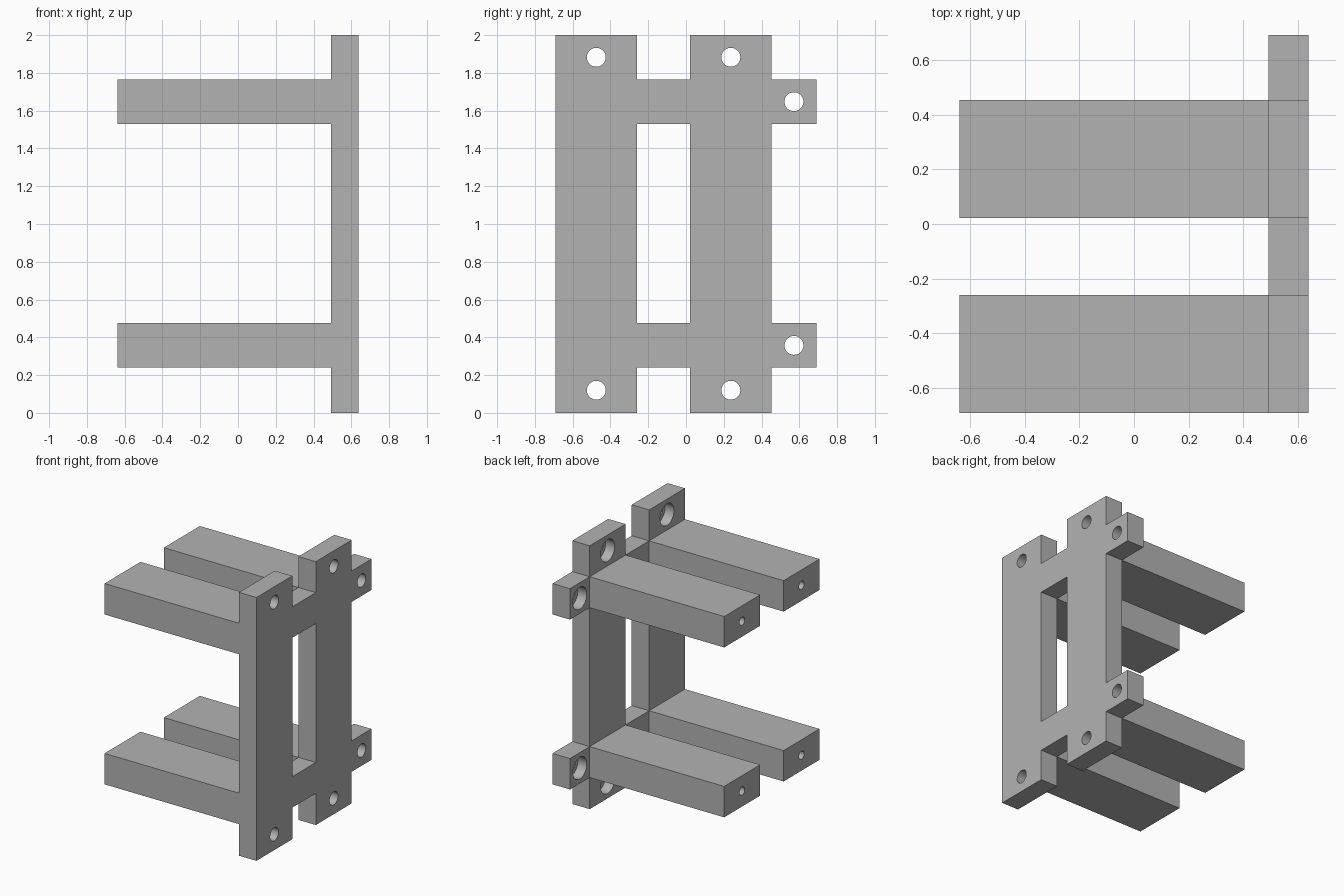
import bpy, bmesh, math
from mathutils import Matrix, Vector

if "Cube" in bpy.data.objects:
    bpy.data.objects.remove(bpy.data.objects["Cube"], do_unlink=True)

grey = bpy.data.materials.new("plain_grey")
grey.use_nodes = True
grey.diffuse_color = (0.45, 0.45, 0.45, 1)
grey.node_tree.nodes["Principled BSDF"].inputs["Base Color"].default_value = grey.diffuse_color

X_TIP, X_IN, X_OUT = -0.638, 0.492, 0.638        # arm tip, plate inner and outer face
Y = [-0.69, -0.26, 0.022, 0.453, 0.69]           # column and tab edges
Z = [0, 0.24, 0.475, 1.53, 1.765, 2]             # rail edges
RAIL_ROWS, COLUMNS = (1, 3), (0, 2)


def mid(values, i):
    return (values[i] + values[i + 1]) / 2


def make_object(name, bm):
    bmesh.ops.recalc_face_normals(bm, faces=bm.faces)
    mesh = bpy.data.meshes.new(name)
    bm.to_mesh(mesh)
    bm.free()
    mesh.materials.append(grey)
    ob = bpy.data.objects.new(name, mesh)
    bpy.context.collection.objects.link(ob)
    return ob


def drill(ob, holes):
    """Cut cylinders along x; each hole is (x0, x1, y, z, radius)."""
    for x0, x1, y, z, r in holes:
        bm = bmesh.new()
        place = Matrix.Translation(((x0 + x1) / 2, y, z)) @ Matrix.Rotation(math.pi / 2, 4, "Y")
        bmesh.ops.create_cone(bm, cap_ends=True, segments=40, radius1=r, radius2=r,
                              depth=x1 - x0, matrix=place)
        cutter = make_object("hole_cutter", bm)
        mod = ob.modifiers.new("hole", "BOOLEAN")
        mod.operation, mod.solver, mod.object = "DIFFERENCE", "EXACT", cutter
        bpy.context.view_layer.objects.active = ob
        bpy.ops.object.modifier_apply(modifier=mod.name)
        bpy.data.objects.remove(cutter, do_unlink=True)
    bpy.ops.object.select_all(action="DESELECT")
    ob.select_set(True)
    bpy.context.view_layer.objects.active = ob
    bpy.ops.object.shade_smooth_by_angle(angle=math.radians(30))


# Mounting plate: two columns crossed by two rails that end in side tabs
bm = bmesh.new()
for row in range(5):
    for col in range(4):
        if col in COLUMNS or row in RAIL_ROWS:
            corners = [(Y[col], Z[row]), (Y[col + 1], Z[row]),
                       (Y[col + 1], Z[row + 1]), (Y[col], Z[row + 1])]
            bm.faces.new([bm.verts.new((X_IN, y, z)) for y, z in corners])
bmesh.ops.remove_doubles(bm, verts=bm.verts, dist=0.0001)
bmesh.ops.dissolve_limit(bm, angle_limit=0.01, verts=bm.verts, edges=bm.edges)
side = bmesh.ops.extrude_face_region(bm, geom=bm.faces[:], use_keep_orig=True)["geom"]
bmesh.ops.translate(bm, vec=Vector((X_OUT - X_IN, 0, 0)),
                    verts=[v for v in side if isinstance(v, bmesh.types.BMVert)])
plate = make_object("mounting_plate", bm)

# Screw holes through the plate, widened on the inner face
centres = [(mid(Y, c), mid(Z, r)) for c in COLUMNS for r in (0, 4)]
centres += [(mid(Y, 3), mid(Z, r)) for r in RAIL_ROWS]
holes = []
for y, z in centres:
    holes.append((X_IN - 0.1, X_OUT + 0.1, y, z, 0.05))
    holes.append((X_IN - 0.1, X_IN + 0.075, y, z, 0.083))
drill(plate, holes)

# Four arms with a small pilot hole in each tip
for col, depth_name in zip(COLUMNS, ("front", "back")):
    for row, height_name in zip(RAIL_ROWS, ("lower", "upper")):
        bm = bmesh.new()
        size = (X_IN - X_TIP, Y[col + 1] - Y[col], Z[row + 1] - Z[row])
        centre = ((X_IN + X_TIP) / 2, mid(Y, col), mid(Z, row))
        bmesh.ops.create_cube(bm, size=1, matrix=Matrix.Translation(centre) @ Matrix.Diagonal((*size, 1)))
        arm = make_object(f"{height_name}_{depth_name}_arm", bm)
        drill(arm, [(X_TIP - 0.1, X_TIP + 0.3, centre[1], centre[2], 0.031)])
